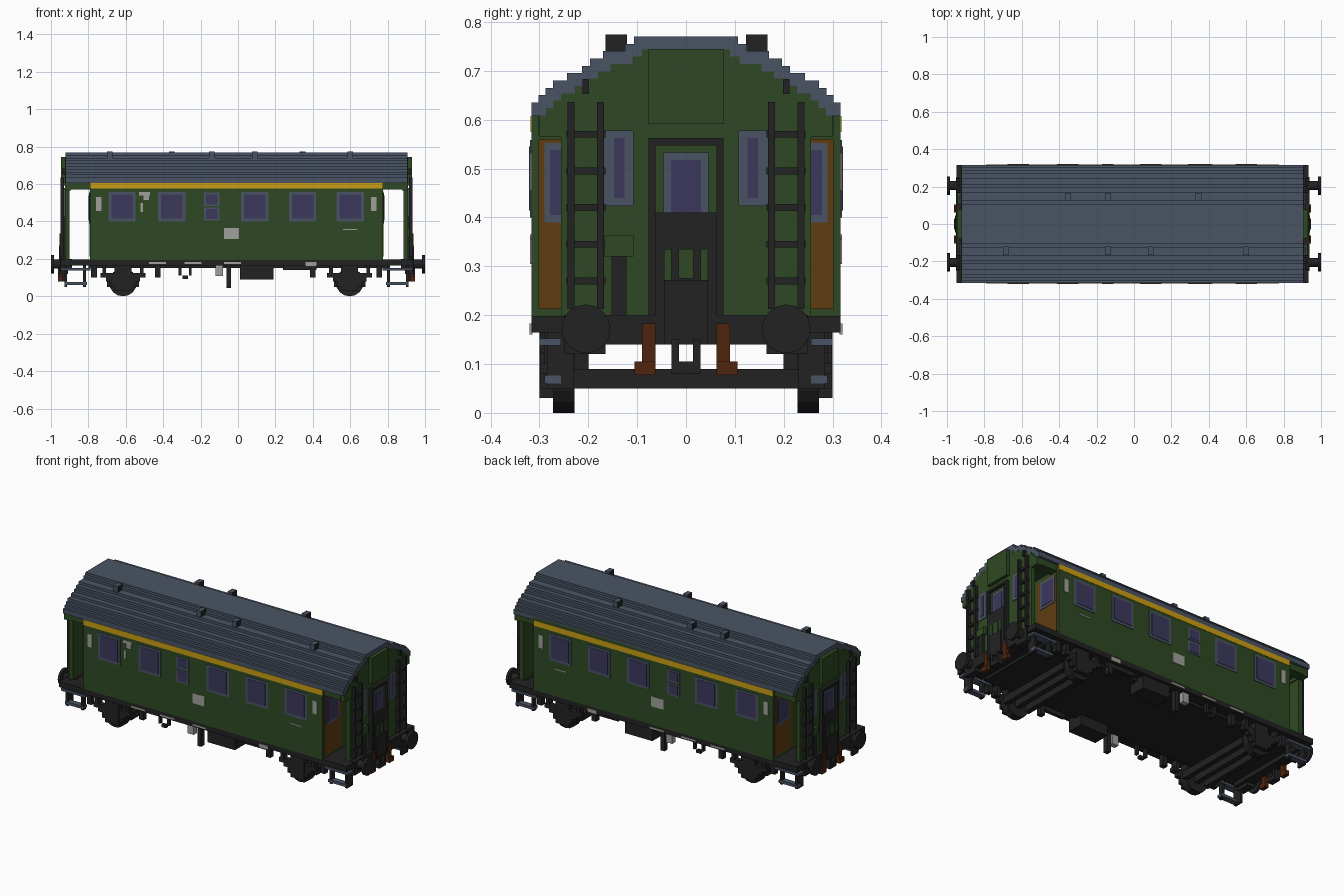
import bpy, bmesh
from math import pi
from mathutils import Matrix, Vector

cube = bpy.data.objects.get("Cube")
if cube:
    bpy.data.objects.remove(cube, do_unlink=True)


def material(name, *rgb):
    linear = [((c / 255 + 0.055) / 1.055) ** 2.4 for c in rgb] + [1]
    mat = bpy.data.materials.new(name)
    mat.diffuse_color = linear
    mat.use_nodes = True
    mat.node_tree.nodes["Principled BSDF"].inputs["Base Color"].default_value = linear
    return mat


green = material("dark_green", 46, 73, 35)
grey = material("slate_grey", 74, 84, 100)
glass = material("violet_glass", 60, 56, 92)
black = material("soft_black", 34, 34, 34)
yellow = material("stripe_yellow", 203, 159, 18)
brown = material("door_brown", 96, 60, 16)
rust = material("rust_red", 80, 37, 14)
pale = material("pale_grey", 160, 160, 155)

MID = -0.008      # middle of the coach body along its length
HALF = 0.782      # half length of the passenger room
SIDE = 0.316      # half width of the body


def finish(name, bm, *mats):
    bmesh.ops.recalc_face_normals(bm, faces=bm.faces)
    mesh = bpy.data.meshes.new(name)
    bm.to_mesh(mesh)
    bm.free()
    for mat in mats:
        mesh.materials.append(mat)
    obj = bpy.data.objects.new(name, mesh)
    bpy.context.collection.objects.link(obj)
    return obj


def part(name, mat, *boxes):
    """One object made of boxes, each given as x, y and z ranges."""
    bm = bmesh.new()
    for box in boxes:
        low = Vector([min(r) for r in box])
        high = Vector([max(r) for r in box])
        place = Matrix.Translation((low + high) / 2) @ Matrix.Diagonal((*(high - low), 1))
        bmesh.ops.create_cube(bm, size=1, matrix=place)
    return finish(name, bm, mat)


def around(centre, size):
    return centre - size / 2, centre + size / 2


def cylinder(name, mat, centre, radius, depth, axis):
    bm = bmesh.new()
    turn = Matrix.Rotation(pi / 2, 4, "Y" if axis == "X" else "X")
    bmesh.ops.create_cone(bm, cap_ends=True, segments=16, radius1=radius, radius2=radius,
                          depth=depth, matrix=Matrix.Translation(centre) @ turn)
    return finish(name, bm, mat)


def extrude_outline(name, mat, outline, x0, x1):
    bm = bmesh.new()
    face = bm.faces.new([bm.verts.new((x0, y, z)) for y, z in outline])
    grown = bmesh.ops.extrude_face_region(bm, geom=[face])["geom"]
    bmesh.ops.translate(bm, vec=(x1 - x0, 0, 0),
                        verts=[v for v in grown if isinstance(v, bmesh.types.BMVert)])
    return finish(name, bm, mat)


# Stepped roof arch: half widths from the eaves up, one riser each
STEP = 0.015
widths = [0.316, 0.302, 0.287, 0.272, 0.243, 0.213, 0.196, 0.17, 0.125, 0.106]


def arch(base, first, inset, drop):
    half = [(widths[0] - inset, base)]
    for i, w in enumerate(widths):
        half += [(w - inset, first - drop + STEP * i), (w - inset, first - drop + STEP * (i + 1))]
    return half + [(-y, z) for y, z in reversed(half)]


extrude_outline("roof", grey, arch(0.607, 0.62, 0, 0), MID - 0.915, MID + 0.915)

# Passenger room and floor frame
part("body", green, ((MID - HALF, MID + HALF), (-SIDE, SIDE), (0.195, 0.625)))
part("underframe", black, ((MID - 0.94, MID + 0.94), (-SIDE, SIDE), (0.165, 0.198)),
     ((-0.8, 0.8), (-0.25, 0.25), (0.15, 0.17)))

# Side walls: stripe, windows and small plates
big_windows = [-0.62, -0.355, 0.09, 0.345, 0.6]
for s, side in ((-1, "right"), (1, "left")):
    def skin(thick, x, z):
        return x, (s * (SIDE - 0.002), s * (SIDE + thick)), z

    part(f"{side}_stripe", yellow, skin(0.002, (MID - HALF, MID + HALF), (0.575, 0.607)))
    frames = [skin(0.003, around(x, 0.146), (0.4, 0.558)) for x in big_windows]
    panes = [skin(0.005, around(x, 0.115), (0.415, 0.545)) for x in big_windows]
    for z in (0.44, 0.518):
        frames.append(skin(0.003, around(-0.14, 0.082), around(z, 0.072)))
        panes.append(skin(0.005, around(-0.14, 0.06), around(z, 0.052)))
    part(f"{side}_window_frames", grey, *frames)
    part(f"{side}_window_panes", glass, *panes)
    plates = [skin(0.003, around(x, 0.03), (0.455, 0.532)) for x in (-0.745, 0.725)]
    plates += [skin(0.003, around(-0.035, 0.08), (0.305, 0.365)),
               skin(0.003, around(0.6, 0.075), (0.354, 0.36)),
               skin(0.004, around(0.39, 0.06), (0.16, 0.183))]
    plates += [skin(0.003, around(x, 0.09), (0.172, 0.182)) for x in (-0.43, -0.24, -0.03)]
    if s < 0:
        plates += [skin(0.003, around(-0.5, 0.06), (0.54, 0.558)),
                   skin(0.003, around(-0.49, 0.03), (0.515, 0.54)),
                   skin(0.003, around(-0.515, 0.014), (0.45, 0.5))]
    part(f"{side}_plates", pale, *plates)

    # Equipment hung below the floor
    part(f"{side}_battery_box", black, ((0.01, 0.19), (s * 0.2, s * 0.3), (0.09, 0.165)))
    part(f"{side}_tank_pipe", black, (around(-0.05, 0.025), (s * 0.26, s * 0.29), (0.045, 0.165)))
    part(f"{side}_small_box", pale, (around(-0.1, 0.04), (s * 0.27, s * 0.3), (0.108, 0.165)))
    part(f"{side}_hangers", black,
         *[(around(x, 0.03), (s * 0.26, s * 0.29), (0.1, 0.17)) for x in (-0.77, -0.43, 0.4, 0.755)],
         *[(around(x, 0.014), (s * 0.27, s * 0.29), (0.11, 0.17)) for x in (-0.31, -0.255)],
         (around(-0.283, 0.03), (s * 0.27, s * 0.29), (0.093, 0.11)),
         ((0.24, 0.42), (s * 0.27, s * 0.29), (0.14, 0.17)))

    # Wheels, springs and axle boxes
    for x in (-0.615, 0.597):
        cylinder(f"{side}_wheel", black, (x, s * 0.25, 0.075), 0.075, 0.044, "Y")
        part(f"{side}_axle_box", black, (around(x, 0.09), (s * 0.25, s * 0.3), (0.03, 0.165)),
             (around(x, 0.13), (s * 0.27, s * 0.298), (0.05, 0.08)),
             (around(x, 0.18), (s * 0.27, s * 0.298), (0.08, 0.1)),
             (around(x, 0.24), (s * 0.27, s * 0.298), (0.1, 0.125)),
             *[(around(x + d, 0.02), (s * 0.26, s * 0.298), (0.1, 0.17)) for d in (-0.1, 0.1)])

# Axles with brake beams
for x in (-0.615, 0.597):
    part("axle", black, *[(around(x + d, 0.03), (-0.24, 0.24), (0.05, 0.09))
                          for d in (-0.07, 0, 0.07)])

# Roof vents, grey with dark ends
vents = [(x, 0.145) for x in (-0.355, -0.14, 0.345)]
vents += [(x, -0.143) for x in (-0.685, -0.14, 0.09, 0.6)]
vent = part("roof_vents", grey, *[(around(x, 0.03), around(y, 0.044), (0.735, 0.774)) for x, y in vents])
vent.data.materials.append(black)
for poly in vent.data.polygons:
    poly.material_index = int(abs(poly.normal.x) > 0.5)

# Both ends: the rear one is the front one turned half round
for s, tag in ((1, "left"), (-1, "right")):
    def end(name, mat, *boxes):
        part(f"{tag}_end_{name}", mat,
             *[([MID + s * v for v in x], [s * v for v in y], z) for x, y, z in boxes])

    def pair(x, y, z):
        return [(x, (k * y[0], k * y[1]), z) for k in (-1, 1)]

    # Gable and end wall around the open vestibule
    extrude_outline(f"{tag}_end_gable", green, arch(0.565, 0.62, 0.016, 0.026),
                    MID + s * 0.885, MID + s * 0.918)
    end("wall", green, ((0.892, 0.918), (-0.256, 0.256), (0.195, 0.6)))
    end("lintels", green, *pair((HALF - 0.01, 0.89), (0.25, 0.302), (0.57, 0.612)))
    end("vestibule_ceiling", green, ((HALF - 0.01, 0.89), (-0.3, 0.3), (0.585, 0.612)))
    end("gangway_panel", green, ((0.91, 0.938), (-0.078, 0.078), (0.592, 0.745)))

    # Recessed entrance doors
    end("entrance_doors", brown, *pair((HALF - 0.002, HALF + 0.004), (0.14, 0.302), (0.213, 0.56)))
    end("door_window_frames", grey, *pair((HALF, HALF + 0.007), (0.17, 0.29), (0.39, 0.552)))
    end("door_window_panes", glass, *pair((HALF, HALF + 0.009), (0.185, 0.278), (0.405, 0.538)))

    # End windows
    end("window_frames", grey, *pair((0.915, 0.922), (0.107, 0.168), (0.423, 0.578)))
    end("window_panes", glass, *pair((0.915, 0.924), (0.126, 0.147), (0.44, 0.562)))

    # Gangway door with its folded bridge
    end("gangway_frame", black, *pair((0.912, 0.938), (0.062, 0.077), (0.2, 0.562)),
        ((0.912, 0.938), (-0.077, 0.077), (0.547, 0.562)))
    end("gangway_door", green, ((0.91, 0.924), (-0.062, 0.062), (0.2, 0.548)))
    end("gangway_window", grey, ((0.92, 0.929), (-0.046, 0.046), (0.4, 0.533)))
    end("gangway_pane", glass, ((0.92, 0.932), (-0.031, 0.031), (0.4, 0.517)))
    end("bridge_plate", black, ((0.915, 0.942), (-0.062, 0.062), (0.19, 0.41)))
    end("bridge_arms", green, *pair((0.93, 0.946), (0.03, 0.045), (0.262, 0.335)),
        ((0.93, 0.946), (-0.015, 0.015), (0.275, 0.335)))
    end("bridge_hinge", black, ((0.915, 0.95), (-0.045, 0.045), (0.14, 0.272)))

    # Signal post and cabinet
    end("post", black, ((0.91, 0.932), (-0.152, -0.122), (0.2, 0.32)))
    end("cabinet", green, ((0.91, 0.936), (-0.167, -0.107), (0.32, 0.363)))

    # Ladders to the roof
    ladder = []
    for y in (0.175, 0.235):
        ladder += pair((0.922, 0.942), around(y, 0.014), (0.213, 0.636))
    for i in range(5):
        ladder += pair((0.922, 0.938), (0.165, 0.245), around(0.27 + 0.075 * i, 0.014))
    ladder += pair((0.91, 0.926), (0.168, 0.182), (0.213, 0.23))
    ladder += pair((0.91, 0.932), (0.198, 0.212), (0.652, 0.683))
    end("ladders", black, *ladder)

    # Buffer beam, coupling and hoses
    end("buffer_beam", black, ((0.88, 0.945), (-0.25, 0.25), (0.14, 0.2)),
        *pair((0.9, 0.945), (0.165, 0.25), (0.12, 0.2)))
    end("coupling", black, *pair((0.92, 0.955), (0.014, 0.03), (0.08, 0.15)),
        ((0.92, 0.955), (-0.03, 0.03), (0.08, 0.105)))
    end("hoses", rust, *pair((0.93, 0.95), (0.062, 0.09), (0.1, 0.183)),
        *pair((0.93, 0.955), (0.062, 0.105), (0.078, 0.105)))
    for y in (-0.205, 0.205):
        cylinder(f"{tag}_buffer_shank", black, (s * 0.955, y, 0.172), 0.024, 0.07, "X")
        cylinder(f"{tag}_buffer_head", black, (s * 0.992, y, 0.172), 0.05, 0.016, "X")

    # Boarding steps under the doors
    end("step_treads", grey, *pair((0.78, 0.94), (0.256, 0.3), (0.138, 0.152)),
        *pair((0.8, 0.92), (0.256, 0.29), (0.06, 0.076)))
    end("step_hangers", black,
        *pair((0.805, 0.82), (0.256, 0.284), (0.05, 0.17)),
        *pair((0.905, 0.92), (0.23, 0.284), (0.05, 0.17)))
